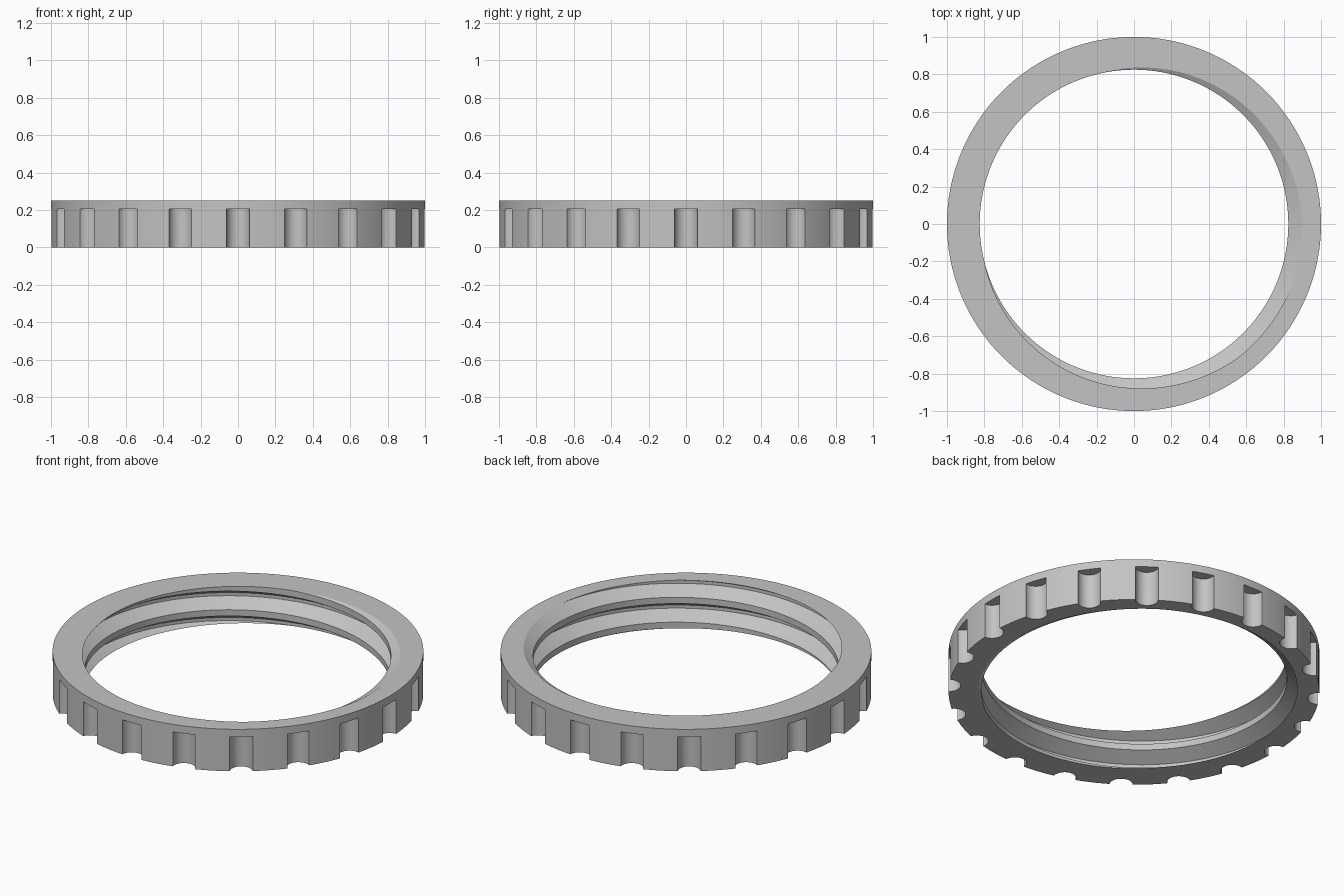
import bpy, bmesh, math

cube = bpy.data.objects.get("Cube")
if cube:
    bpy.data.objects.remove(cube, do_unlink=True)

HEIGHT = 0.25
CREST, ROOT = 0.825, 0.905      # inner and outer thread radius
PITCH = 0.148
ROOT_ANGLE = -30                # where the groove breaks out at the top
COLUMNS = 180
NOTCHES = 20

grey = bpy.data.materials.new("plain grey")
grey.use_nodes = True
colour = (0.55, 0.55, 0.55, 1)
grey.diffuse_color = colour
grey.node_tree.nodes["Principled BSDF"].inputs["Base Color"].default_value = colour


def make_object(name, bm):
    mesh = bpy.data.meshes.new(name)
    bm.to_mesh(mesh)
    bm.free()
    mesh.materials.append(grey)
    obj = bpy.data.objects.new(name, mesh)
    bpy.context.collection.objects.link(obj)
    return obj


def thread_radius(z, centre):
    """Truncated V thread: narrow flat root, sloped flanks, wider flat crest."""
    turn = (z - centre) / PITCH
    distance = abs(turn - round(turn))
    blend = min(max((distance - 1 / 16) / (5 / 16), 0), 1)
    return ROOT + (CREST - ROOT) * blend


def ring_section(angle):
    """Closed radius/height section of the ring at one angle."""
    centre = HEIGHT + PITCH * (angle - ROOT_ANGLE) / 360
    heights = [0]
    for turn in range(-4, 3):
        for corner in (-3 / 8, -1 / 16, 1 / 16, 3 / 8):
            z = centre + (turn + corner) * PITCH
            heights.append(min(max(z, 0), HEIGHT))
    heights.append(HEIGHT)
    inner = [(thread_radius(z, centre), z) for z in heights]
    return inner + [(1, HEIGHT), (1, 0)]


# Threaded ring body
bm = bmesh.new()
columns = []
for i in range(COLUMNS + 1):
    angle = 360 * i / COLUMNS
    c, s = math.cos(math.radians(angle)), math.sin(math.radians(angle))
    columns.append([bm.verts.new((r * c, r * s, z)) for r, z in ring_section(angle)])
for a, b in zip(columns, columns[1:]):
    for j in range(len(a)):
        k = (j + 1) % len(a)
        bm.faces.new((a[j], b[j], b[k], a[k]))
bmesh.ops.remove_doubles(bm, verts=bm.verts, dist=1e-5)
bmesh.ops.recalc_face_normals(bm, faces=bm.faces)
ring = make_object("threaded_ring", bm)

# Round grip notches, open at the bottom
bm = bmesh.new()
for i in range(NOTCHES):
    angle = math.tau * i / NOTCHES
    made = bmesh.ops.create_cone(bm, cap_ends=True, segments=32,
                                 radius1=0.0625, radius2=0.0625, depth=0.305)
    bmesh.ops.translate(bm, verts=made["verts"],
                        vec=(math.cos(angle), math.sin(angle), 0.0525))
cutter = make_object("notch_cutter", bm)
cutter.hide_render = True

cut = ring.modifiers.new("grip notches", "BOOLEAN")
cut.operation = "DIFFERENCE"
cut.solver = "EXACT"
cut.object = cutter

bpy.ops.object.select_all(action="DESELECT")
ring.select_set(True)
bpy.context.view_layer.objects.active = ring
bpy.ops.object.modifier_apply(modifier=cut.name)
bpy.data.objects.remove(cutter, do_unlink=True)
bpy.ops.object.shade_smooth_by_angle(angle=math.radians(25))
